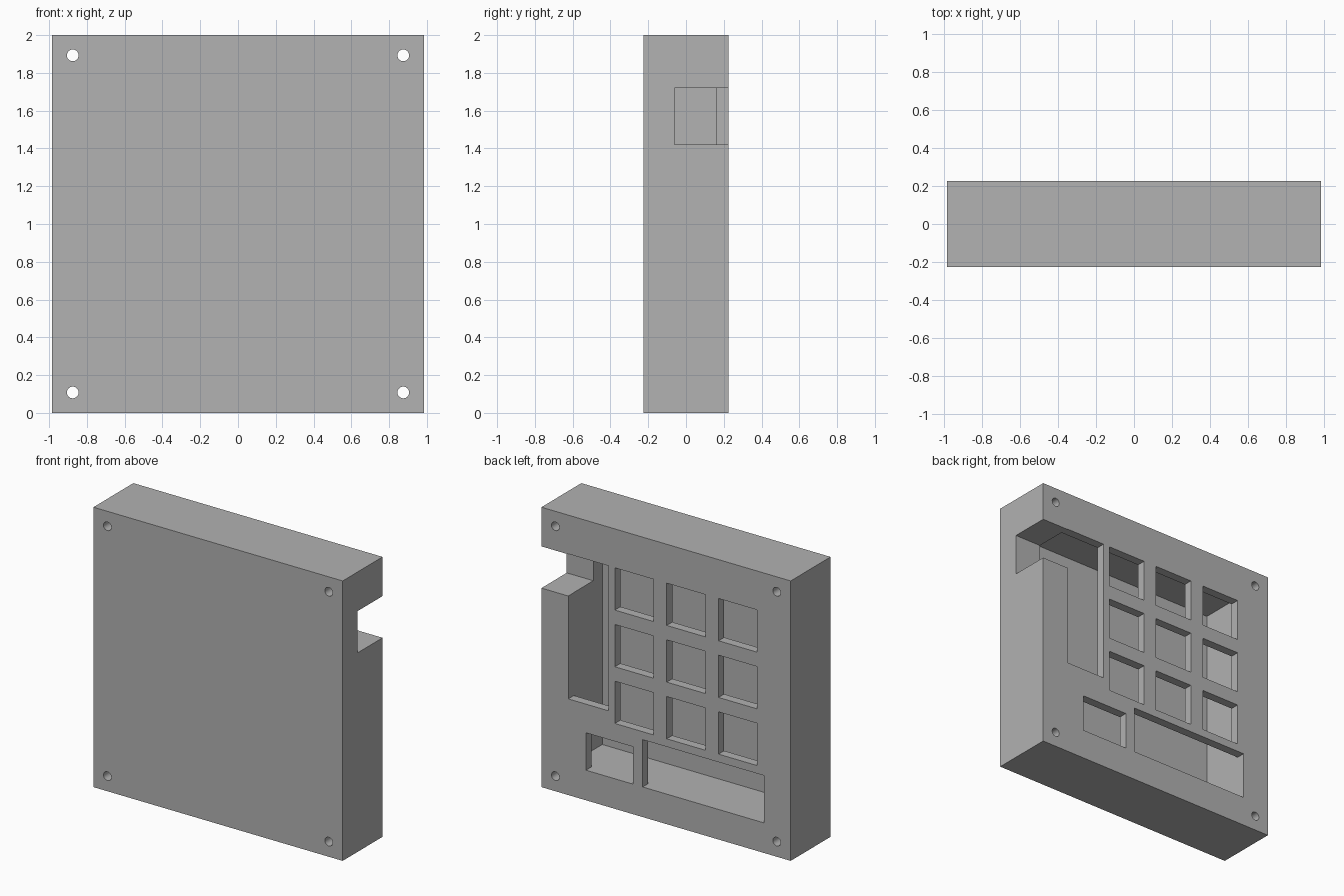
import bpy
import math

if "Cube" in bpy.data.objects:
    bpy.data.objects.remove(bpy.data.objects["Cube"], do_unlink=True)

grey = bpy.data.materials.new("plain_grey")
grey.use_nodes = True
colour = (0.445, 0.445, 0.445, 1)
grey.diffuse_color = colour
grey.node_tree.nodes["Principled BSDF"].inputs["Base Color"].default_value = colour

BACK = 0.225      # half depth of the case
INNER = 0.162     # inner faces of the front and back plates
OUT = 0.3         # how far cutters reach past the back


def box(name, x, y, z):
    """Box from (min, max) ranges on each axis."""
    bpy.ops.mesh.primitive_cube_add(size=1, location=[sum(r) / 2 for r in (x, y, z)])
    ob = bpy.context.object
    ob.name = name
    ob.scale = [r[1] - r[0] for r in (x, y, z)]
    bpy.ops.object.transform_apply(location=True, rotation=True, scale=True)
    return ob


def cut(target, cutter):
    """Subtract the cutter from the target and remove it."""
    mod = target.modifiers.new("cut", 'BOOLEAN')
    mod.operation = 'DIFFERENCE'
    mod.solver = 'EXACT'
    mod.object = cutter
    bpy.ops.object.select_all(action='DESELECT')
    bpy.context.view_layer.objects.active = target
    target.select_set(True)
    bpy.ops.object.modifier_apply(modifier=mod.name)
    bpy.data.objects.remove(cutter, do_unlink=True)


def window(x, z):
    """Opening through the back plate into the hollow."""
    cut(case, box("window_cutter", x, (0.1, OUT), z))


# Solid case, then its hollow interior
case = box("keypad_case", (-0.985, 0.985), (-BACK, BACK), (0, 2))
cut(case, box("hollow_cutter", (-0.775, 0.775), (-INNER, INNER), (0.213, 1.79)))

# Three by three grid of key windows
for col in range(3):
    for row in range(3):
        x = 0.1 - 0.41 * col
        z = 1.42 - 0.405 * row
        window((x, x + 0.305), (z, z + 0.302))

# Tall window, small window and long window
window((0.455, 0.773), (0.687, 1.723))
window((0.26, 0.633), (0.215, 0.482))
window((-0.773, 0.185), (0.215, 0.553))

# Side slot, open to the side and the back
cut(case, box("slot_cutter", (0.7, 1.2), (-0.06, OUT), (1.422, 1.72)))

# Corner screw holes, right through
for x in (-0.875, 0.875):
    for z in (0.108, 1.893):
        bpy.ops.mesh.primitive_cylinder_add(vertices=32, radius=0.031, depth=1,
                                            location=(x, 0, z),
                                            rotation=(math.pi / 2, 0, 0))
        cut(case, bpy.context.object)

case.data.materials.clear()
case.data.materials.append(grey)
for face in case.data.polygons:
    face.material_index = 0
bpy.ops.object.shade_smooth_by_angle(angle=math.radians(30))
